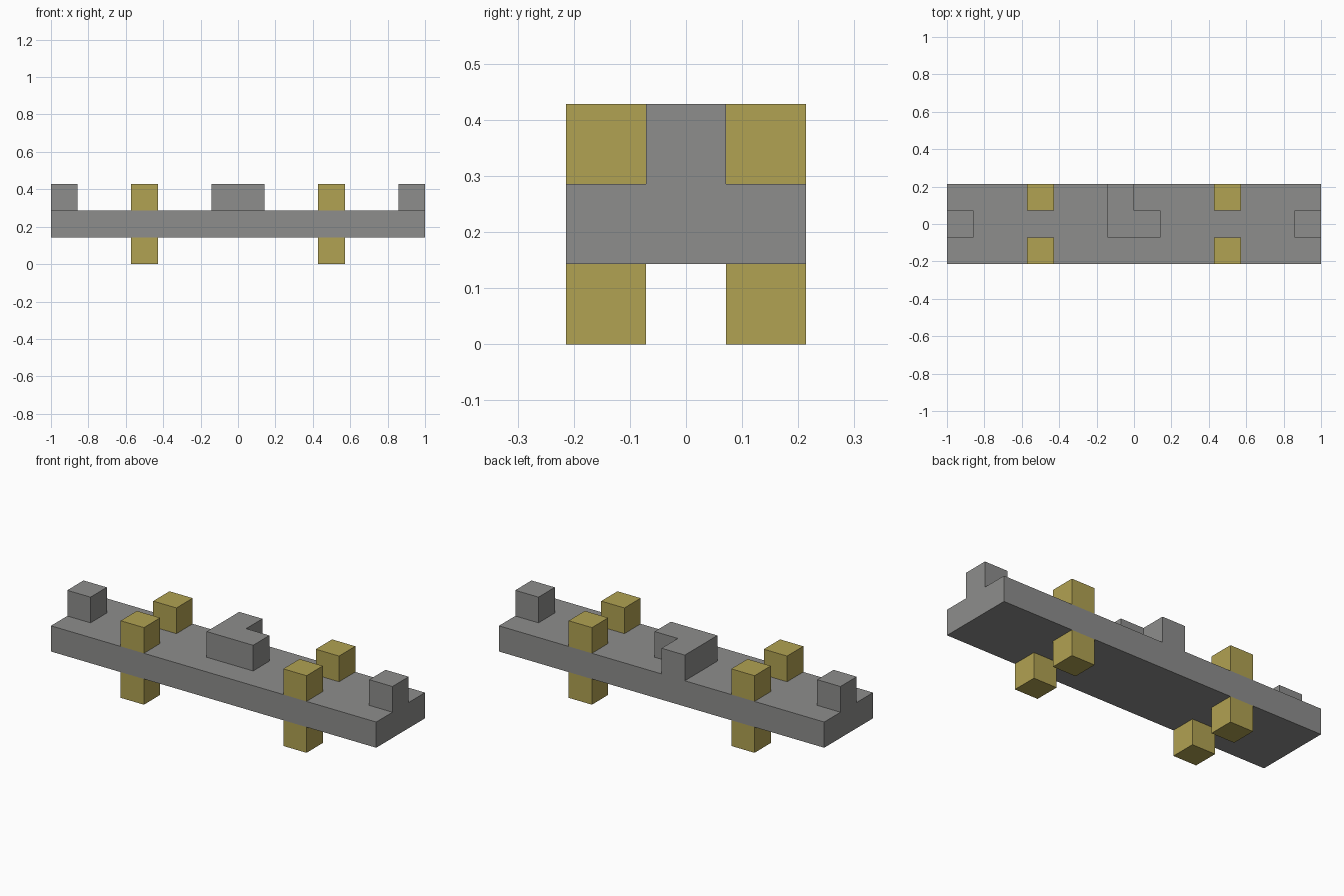
import bpy
import bmesh

U = 1 / 7  # one block edge

cube = bpy.data.objects.get("Cube")
if cube:
    bpy.data.objects.remove(cube, do_unlink=True)


def make_material(name, color):
    mat = bpy.data.materials.new(name)
    mat.use_nodes = True
    mat.diffuse_color = color
    mat.node_tree.nodes["Principled BSDF"].inputs["Base Color"].default_value = color
    return mat


grey = make_material("stone grey", (0.27, 0.27, 0.265, 1))
ochre = make_material("ochre yellow", (0.44, 0.36, 0.085, 1))


def prism(name, outline, bottom, height, mat):
    """Extrude a flat outline upward; all lengths are in block units."""
    bm = bmesh.new()
    base = bm.faces.new([bm.verts.new((x * U, y * U, bottom * U)) for x, y in outline])
    top = bmesh.ops.extrude_face_region(bm, geom=[base])["geom"]
    verts = [v for v in top if isinstance(v, bmesh.types.BMVert)]
    bmesh.ops.translate(bm, verts=verts, vec=(0, 0, height * U))
    bmesh.ops.recalc_face_normals(bm, faces=bm.faces)
    mesh = bpy.data.meshes.new(name)
    bm.to_mesh(mesh)
    bm.free()
    mesh.materials.append(mat)
    obj = bpy.data.objects.new(name, mesh)
    bpy.context.collection.objects.link(obj)
    return obj


def box(name, x, y, bottom, mat, width=1, depth=1):
    w, d = width / 2, depth / 2
    outline = [(x - w, y - d), (x + w, y - d), (x + w, y + d), (x - w, y + d)]
    return prism(name, outline, bottom, 1, mat)


# Long flat deck
box("deck", 0, 0, 1, grey, 14, 3)

# L-shaped block in the middle, reaching the back edge
prism("centre_block",
      [(-1, -0.5), (1, -0.5), (1, 0.5), (0, 0.5), (0, 1.5), (-1, 1.5)],
      2, 1, grey)

for side, sx in (("left", 1), ("right", -1)):
    # End blocks
    box(f"{side}_end_block", sx * 6.5, 0, 2, grey)
    # Feet below and posts above, at the front and back edges
    for end, sy in (("front", -1), ("back", 1)):
        box(f"{side}_{end}_foot", sx * 3.5, sy, 0, ochre)
        box(f"{side}_{end}_post", sx * 3.5, sy, 2, ochre)
